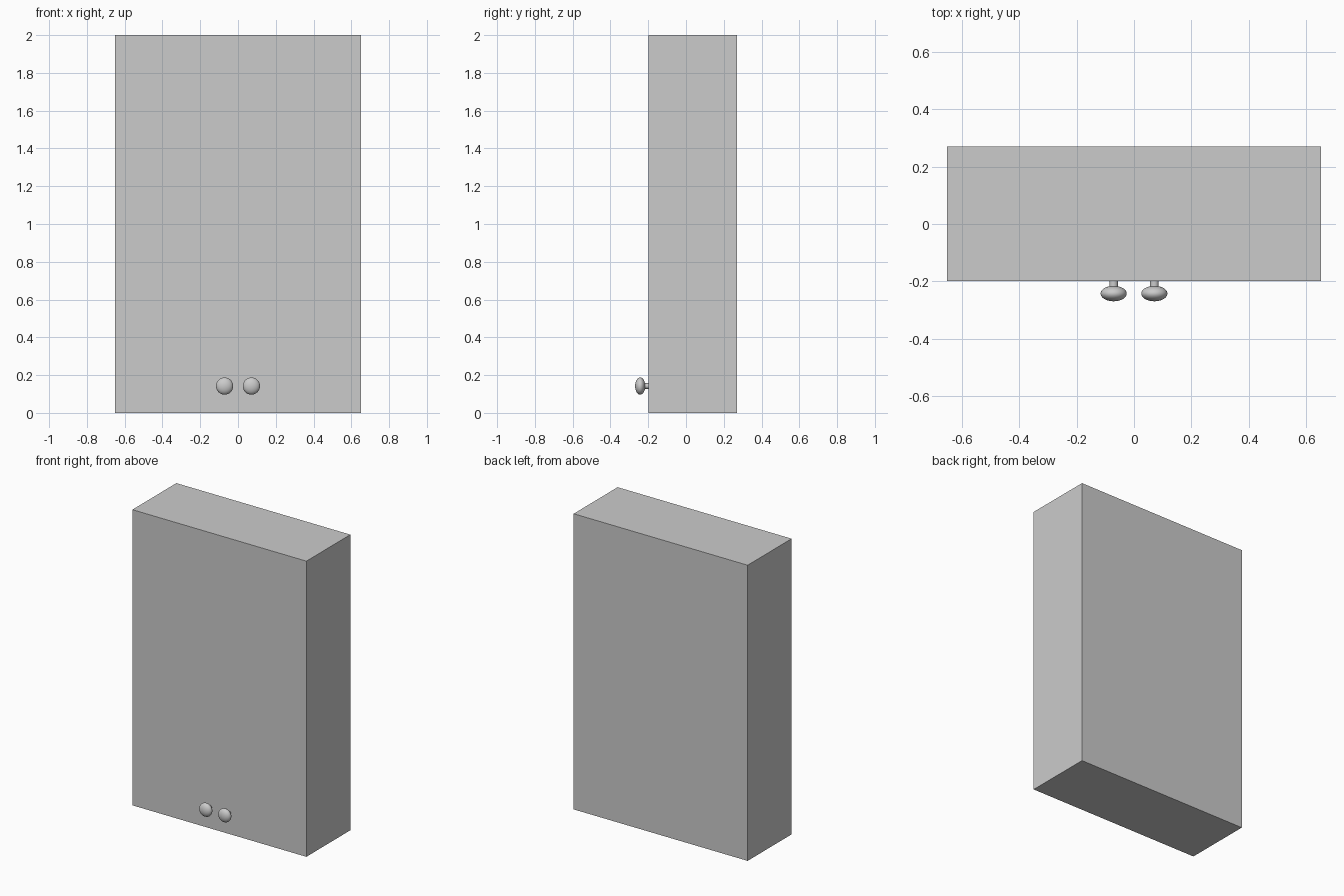
import bpy, math

if "Cube" in bpy.data.objects:
    bpy.data.objects.remove(bpy.data.objects["Cube"])

# Cabinet body
bpy.ops.mesh.primitive_cube_add(size=1, location=(0, 0.036, 1))
body = bpy.context.object
body.name = "cabinet_body"
body.scale = (1.302, 0.47, 2)
bpy.ops.object.transform_apply(location=False, rotation=False, scale=True)


def knob(side, x):
    # Short round stem against the front face
    bpy.ops.mesh.primitive_cylinder_add(vertices=24, radius=0.015, depth=0.04,
                                        location=(x, -0.215, 0.142),
                                        rotation=(math.pi / 2, 0, 0))
    bpy.context.object.name = side + "_knob_stem"
    bpy.ops.object.shade_smooth_by_angle()
    # Flattened round head
    bpy.ops.mesh.primitive_uv_sphere_add(segments=32, ring_count=16, radius=1,
                                         location=(x, -0.2425, 0.142),
                                         rotation=(math.pi / 2, 0, 0))
    head = bpy.context.object
    head.name = side + "_knob_head"
    head.scale = (0.0455, 0.0455, 0.027)
    bpy.ops.object.transform_apply(location=False, rotation=True, scale=True)
    bpy.ops.object.shade_smooth()


# Pair of knobs
for side, x in (("left", -0.071), ("right", 0.071)):
    knob(side, x)
